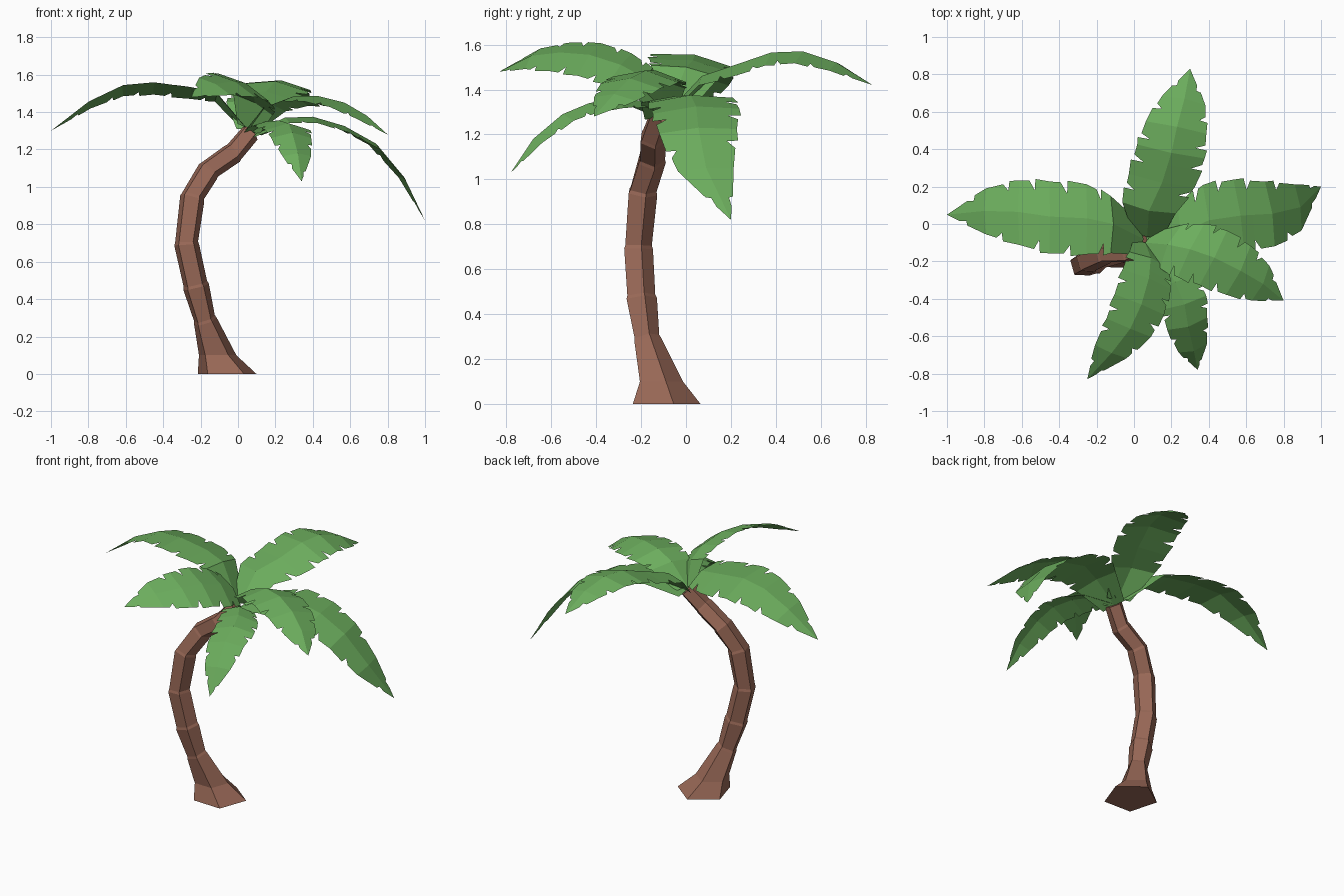
import bpy, bmesh, math, random
from mathutils import Vector

if "Cube" in bpy.data.objects:
    bpy.data.objects.remove(bpy.data.objects["Cube"])

random.seed(7)


def material(name, rgb):
    m = bpy.data.materials.new(name)
    m.diffuse_color = (*rgb, 1)
    m.use_nodes = True
    m.node_tree.nodes["Principled BSDF"].inputs["Base Color"].default_value = m.diffuse_color
    return m


def finish(bm, name, mat):
    me = bpy.data.meshes.new(name)
    bm.to_mesh(me)
    bm.free()
    me.materials.append(mat)
    bpy.context.collection.objects.link(bpy.data.objects.new(name, me))


bark = material("bark", (0.32, 0.14, 0.095))
leaf = material("leaf", (0.15, 0.42, 0.11))

# Trunk: five-sided rings (x, y, z, radius) along a bent path, with a small lip at each joint
path = [(-.06, -.10, 0, .165), (-.11, -.118, .10, .105), (-.175, -.175, .28, .066),
        (-.225, -.203, .465, .074), (-.275, -.217, .69, .07), (-.245, -.197, .94, .07),
        (-.16, -.155, 1.085, .066), (-.03, -.15, 1.18, .062), (.065, -.11, 1.29, .055)]
pts = [Vector(p[:3]) for p in path]
bm = bmesh.new()
rings = []


def ring(centre, direction, r):
    q = Vector((0, 0, 1)).rotation_difference(direction)
    angles = [math.radians(16 + 72 * k) for k in range(5)]
    rings.append([bm.verts.new(centre + q @ Vector((r * math.cos(a), r * math.sin(a), 0)))
                  for a in angles])


for i, p in enumerate(pts):
    if i < 2:
        d = Vector((0, 0, 1))
    else:
        d = (pts[min(i + 1, len(pts) - 1)] - pts[i - 1]).normalized()
    ring(p, d, path[i][3])
    if 2 <= i < len(pts) - 1:
        ring(p + d * .015, d, path[i][3] * .92)
for a, b in zip(rings, rings[1:]):
    for k in range(5):
        j = (k + 1) % 5
        bm.faces.new((a[k], a[j], b[j], b[k]))
bm.faces.new(rings[0][::-1])
bm.faces.new(rings[-1])
finish(bm, "trunk", bark)

WIDTHS = [.085, .155, .19, .195, .175, .125, 0]


# Frond: a shallow tent along its midrib, with V notches cut in both edges.
# left is the sideways direction of the blade, including its roll.
def frond(name, spine, left, scale, droop):
    bm = bmesh.new()
    s = [Vector(p) for p in spine]
    n = len(s)
    sv = [bm.verts.new(p) for p in s]
    left = Vector(left).normalized()
    for sign in (-1, 1):
        edge = []
        for i in range(n):
            t = (s[min(i + 1, n - 1)] - s[max(i - 1, 0)]).normalized()
            normal = t.cross(left).normalized()
            edge.append(s[i] + (left * sign - normal * droop) * WIDTHS[i] * scale)
        ev = [bm.verts.new(p) for p in edge[:-1]] + [sv[-1]]

        def face(vs):
            vs = list(dict.fromkeys(vs))
            bm.faces.new(vs if sign > 0 else vs[::-1])

        for i in range(n - 1):
            inner, outer = sv[i], [ev[i]]
            if i > 0:
                f = random.uniform(.3, .65)
                mid = s[i].lerp(s[i + 1], f)
                rim = edge[i].lerp(edge[i + 1], f)
                tip = edge[i].lerp(edge[i + 1], f - .02)
                back = edge[i].lerp(edge[i + 1], f + .17)
                m = bm.verts.new(mid)
                notch = bm.verts.new(mid.lerp(rim, random.uniform(.68, .78)))
                a = bm.verts.new(mid.lerp(tip, 1.06))
                face([inner, m, notch, a] + outer[::-1])
                inner, outer = m, [notch, bm.verts.new(back)]
            face([inner, sv[i + 1], ev[i + 1]] + outer[::-1])
    bmesh.ops.recalc_face_normals(bm, faces=bm.faces)
    finish(bm, name, leaf)


# Crown: six fronds, each given by its midrib
frond("frond_left", [(.05, -.08, 1.31), (-.11, 0, 1.50), (-.25, .03, 1.53), (-.45, .04, 1.555),
                     (-.62, .065, 1.54), (-.80, .07, 1.455), (-1, .05, 1.30)],
      (0, -1, .17), 1.0, .15)
frond("frond_back", [(.07, -.07, 1.31), (.08, .07, 1.46), (.15, .22, 1.51), (.20, .38, 1.565),
                     (.23, .52, 1.57), (.27, .67, 1.52), (.30, .83, 1.42)],
      (-.97, .2, .12), .95, .2)
frond("frond_right", [(.07, -.10, 1.28), (.25, -.05, 1.37), (.40, .02, 1.375), (.57, .045, 1.325),
                      (.74, .055, 1.23), (.89, .09, 1.05), (1, .20, .82)],
      (-.15, 1, .06), 1.0, .12)
frond("frond_front_right", [(.06, -.10, 1.31), (.18, -.11, 1.44), (.30, -.135, 1.485),
                            (.43, -.18, 1.485), (.57, -.25, 1.45), (.69, -.32, 1.38),
                            (.80, -.41, 1.28)],
      (.45, .9, -.08), .84, .25)
frond("frond_front", [(.07, -.10, 1.29), (.15, -.20, 1.35), (.22, -.31, 1.355), (.27, -.43, 1.34),
                      (.29, -.55, 1.29), (.32, -.68, 1.18), (.34, -.78, 1.03)],
      (.95, .3, 0), .64, .3)
frond("frond_front_left", [(.06, -.10, 1.31), (.09, -.18, 1.45), (.08, -.29, 1.51),
                           (.04, -.43, 1.555), (-.02, -.56, 1.565), (-.12, -.69, 1.55),
                           (-.25, -.83, 1.48)],
      (.92, -.38, -.5), .82, .15)
